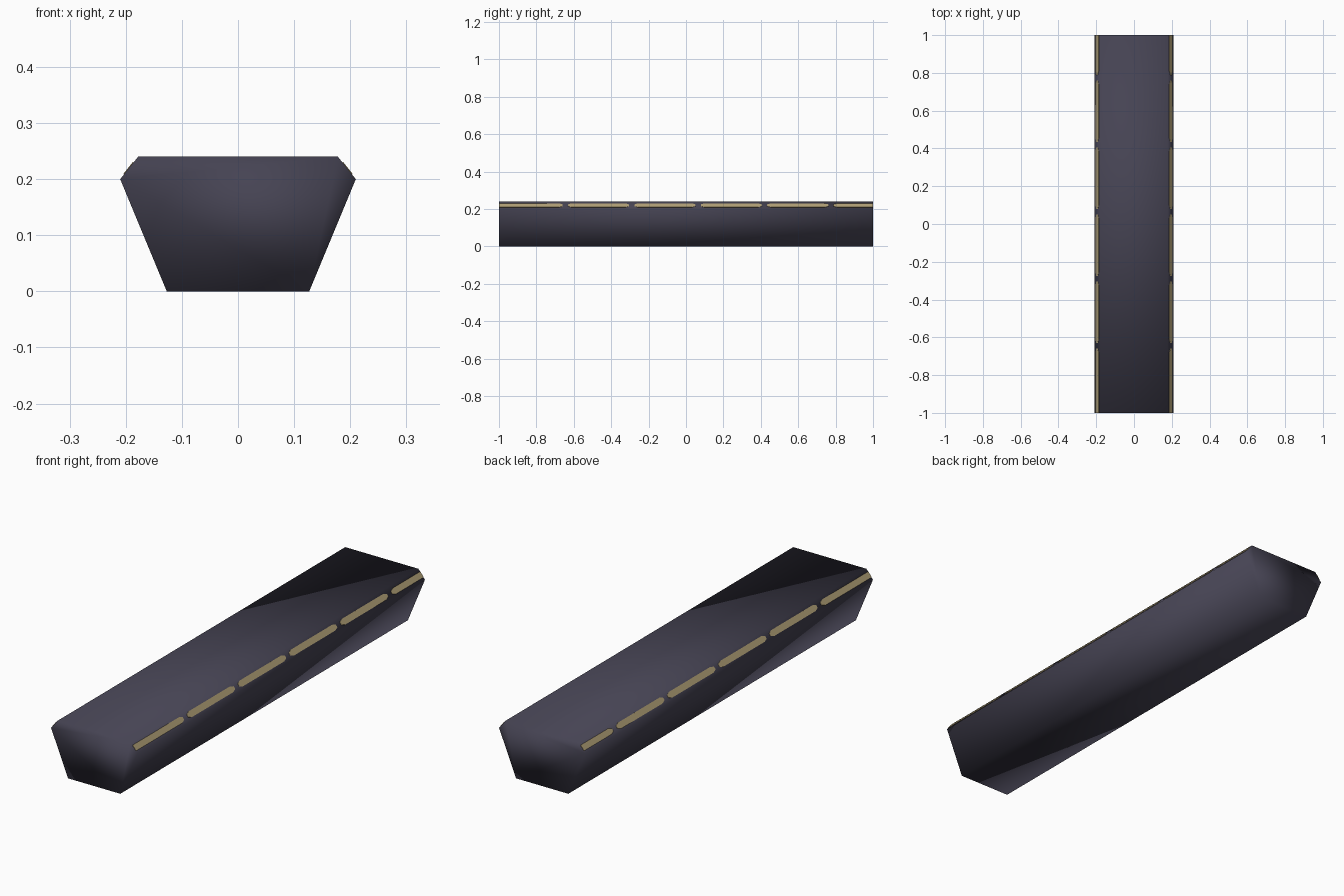
import bpy, bmesh
from mathutils import Vector

if "Cube" in bpy.data.objects:
    bpy.data.objects.remove(bpy.data.objects["Cube"])

def material(name, rgb):
    m = bpy.data.materials.new(name)
    m.diffuse_color = (*rgb, 1)
    m.use_nodes = True
    m.node_tree.nodes["Principled BSDF"].inputs["Base Color"].default_value = m.diffuse_color
    return m

DARK = material("dark slate", (0.060, 0.056, 0.086))
GOLD = material("dull gold", (0.42, 0.335, 0.175))

def make_object(name, bm, mat, smooth):
    bmesh.ops.recalc_face_normals(bm, faces=bm.faces)
    for f in bm.faces:
        f.smooth = smooth
    me = bpy.data.meshes.new(name)
    bm.to_mesh(me)
    bm.free()
    me.materials.append(mat)
    ob = bpy.data.objects.new(name, me)
    bpy.context.collection.objects.link(ob)
    return ob

# Beam: tapered profile with chamfered top edges, smooth shaded all over
profile = [(-0.127, 0), (0.127, 0), (0.21, 0.2), (0.178, 0.24), (-0.178, 0.24), (-0.21, 0.2)]
bm = bmesh.new()
front = [bm.verts.new((x, -1, z)) for x, z in profile]
back = [bm.verts.new((x, 1, z)) for x, z in profile]
bm.faces.new(front)
bm.faces.new(back)
for i in range(6):
    j = (i + 1) % 6
    bm.faces.new((front[i], front[j], back[j], back[i]))
make_object("beam", bm, DARK, True)

# Gold dashes: thin plates on both chamfers, with pinched ends at each gap
LOW, HIGH = Vector((0.21, 0, 0.2)), Vector((0.178, 0, 0.24))
NORMAL = Vector((0.04, 0, 0.032)).normalized()
gaps = [-0.645 + 0.355 * i for i in range(5)]
starts = [-1] + [g + 0.014 for g in gaps]
ends = [g - 0.014 for g in gaps] + [1]

def dash(bm, a, b, side):
    ta = 0 if a == -1 else 0.02
    tb = 0 if b == 1 else 0.02
    outline = [(a, 0.36), (a + ta, 0.22), (b - tb, 0.22), (b, 0.36),
               (b, 0.60), (b - tb, 0.74), (a + ta, 0.74), (a, 0.60)]
    verts = []
    for y, t in outline:
        p = LOW.lerp(HIGH, t) + NORMAL * 0.0015
        verts.append(bm.verts.new((p.x * side, y, p.z)))
    f = bm.faces.new(verts if side > 0 else verts[::-1])
    f.normal_update()
    # thickness, sunk slightly into the beam
    ext = bmesh.ops.extrude_face_region(bm, geom=[f], use_keep_orig=True)
    moved = [v for v in ext["geom"] if isinstance(v, bmesh.types.BMVert)]
    inward = Vector((-NORMAL.x * side, 0, -NORMAL.z)) * 0.003
    bmesh.ops.translate(bm, verts=moved, vec=inward)

for side, name in ((1, "right_gold_trim"), (-1, "left_gold_trim")):
    bm = bmesh.new()
    for a, b in zip(starts, ends):
        dash(bm, a, b, side)
    make_object(name, bm, GOLD, False)
